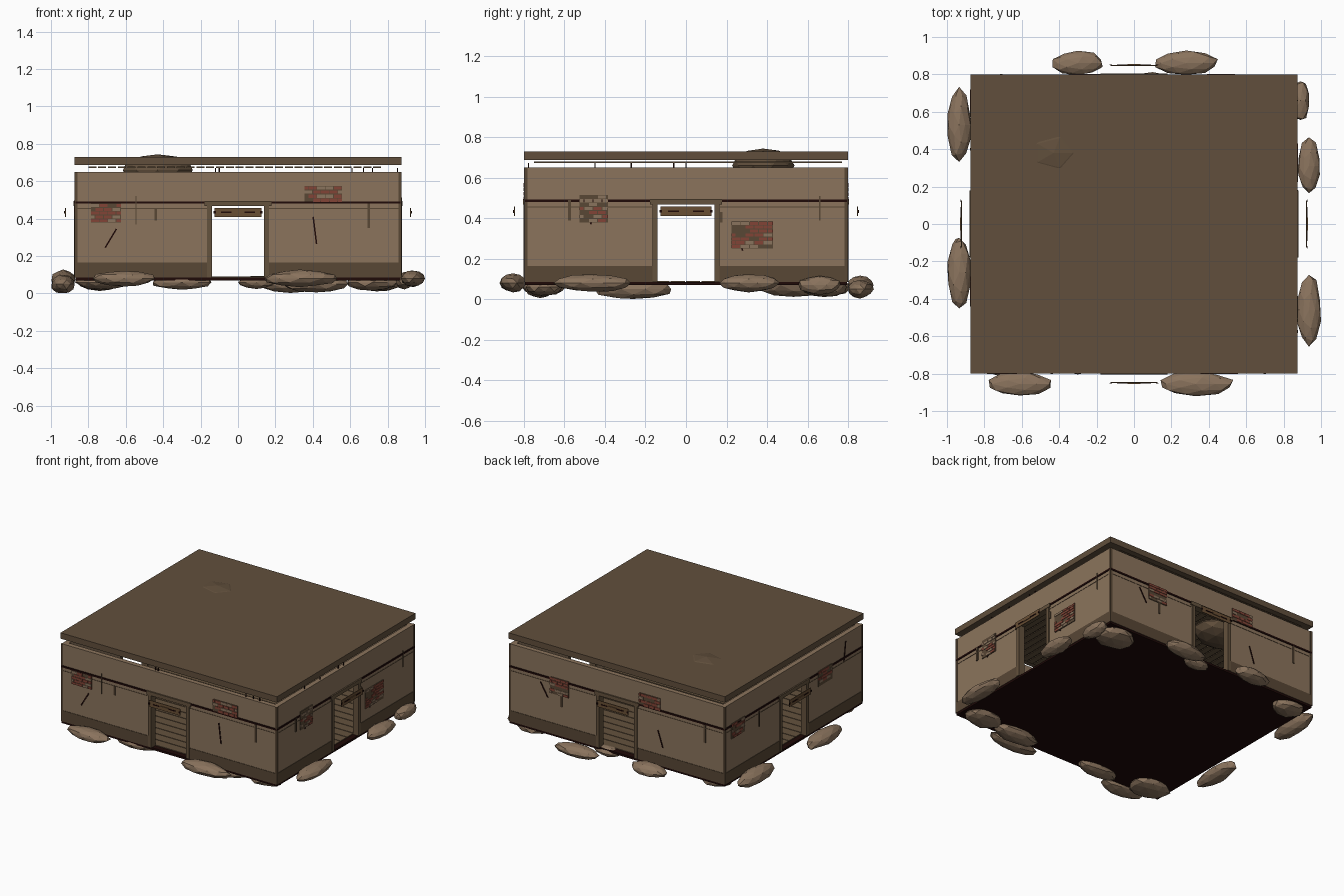
import bpy, bmesh, math, random
from mathutils import Matrix, Vector

if "Cube" in bpy.data.objects:
    bpy.data.objects.remove(bpy.data.objects["Cube"])

random.seed(7)


def mat(name, rgb):
    m = bpy.data.materials.new(name)
    lin = [((c / 255 + 0.055) / 1.055) ** 2.4 for c in rgb]
    m.diffuse_color = (*lin, 1)
    m.use_nodes = True
    m.node_tree.nodes["Principled BSDF"].inputs["Base Color"].default_value = m.diffuse_color
    return m


PLASTER = mat("plaster", (139, 116, 92))
ROOF = mat("roof_brown", (97, 79, 60))
BAND = mat("base_brown", (88, 71, 53))
TIMBER = mat("timber", (100, 82, 61))
DARK = mat("dark_wood", (30, 9, 7))
BRICK = mat("brick_red", (130, 68, 54))
STONE = mat("stone", (138, 115, 93))
SIGN = mat("sign_brown", (104, 78, 52))

HX, HY = 0.87, 0.795          # outer wall planes
SIDES = ("front", "right", "back", "left")


def finish(name, bm, m):
    me = bpy.data.meshes.new(name)
    bm.to_mesh(me)
    bm.free()
    me.materials.append(m)
    ob = bpy.data.objects.new(name, me)
    bpy.context.collection.objects.link(ob)
    return ob


def boxes(name, m, items):
    """One object from (lo, hi) corner pairs, or ready 4x4 matrices."""
    bm = bmesh.new()
    for it in items:
        if not isinstance(it, Matrix):
            lo, hi = Vector(it[0]), Vector(it[1])
            it = Matrix.Translation((lo + hi) / 2) @ Matrix.Diagonal((*(hi - lo), 1))
        bmesh.ops.create_cube(bm, size=1, matrix=it)
    return finish(name, bm, m)


def on_wall(side, u0, u1, z0, z1, d0, d1):
    """Box on a wall: u along the wall, d outwards from its outer plane."""
    s = -1 if side in ("front", "left") else 1
    if side in ("front", "back"):
        a, b = sorted((s * (HY + d0), s * (HY + d1)))
        return (u0, a, z0), (u1, b, z1)
    a, b = sorted((s * (HX + d0), s * (HX + d1)))
    return (a, u0, z0), (b, u1, z1)


def crack(side, u0, z0, u1, z1):
    """Thin slanted bar lying on a wall."""
    s = -1 if side in ("front", "left") else 1
    ln, ang = math.hypot(u1 - u0, z1 - z0), math.atan2(z1 - z0, u1 - u0)
    u, z = (u0 + u1) / 2, (z0 + z1) / 2
    size = Matrix.Diagonal((ln, 0.008, 0.008, 1))
    if side in ("front", "back"):
        return Matrix.Translation((u, s * HY, z)) @ Matrix.Rotation(-ang, 4, "Y") @ size
    turn = Matrix.Rotation(math.pi / 2, 4, "Z") @ Matrix.Rotation(-ang, 4, "Y")
    return Matrix.Translation((s * HX, u, z)) @ turn @ size


# Roof slab and thin ceiling slats below it
boxes("roof", ROOF, [((-0.875, -0.8, 0.687), (0.875, 0.8, 0.73))])
boxes("ceiling_slats", TIMBER,
      [((-0.8 + i * 0.0525, -0.75, 0.672), (-0.757 + i * 0.0525, 0.77, 0.679)) for i in range(30)])

# Ground slab and floor planks
boxes("ground_slab", DARK, [((-HX, -HY, 0.07), (HX, HY, 0.085))])
boxes("floor_planks", TIMBER,
      [((-0.83, -0.755 + i * 0.0755, 0.085), (0.83, -0.685 + i * 0.0755, 0.09)) for i in range(20)])

# Four walls, each with a doorway
D, T = 0.145, -0.035
walls, bands, trims, frames, posts, signs, bars, lines = ([] for _ in range(8))
for s in SIDES:
    L = HX if s in ("front", "back") else HY
    e = L if s in ("front", "back") else L + T
    walls += [on_wall(s, -e, -D, 0.085, 0.65, T, 0),
              on_wall(s, D, e, 0.085, 0.65, T, 0),
              on_wall(s, -D, D, 0.47, 0.65, T, 0)]
    for a, b in ((-L, -D), (D, L)):
        bands.append(on_wall(s, a, b, 0.085, 0.165, 0, 0.003))
        trims.append(on_wall(s, a, b, 0.48, 0.493, 0, 0.005))
        lines.append(on_wall(s, a, b, 0.453, 0.457, 0, 0.002))
    for k in (-1, 1):
        a, b = sorted((k * 0.14, k * 0.165))
        frames.append(on_wall(s, a, b, 0.085, 0.475, T - 0.005, 0.008))
        a, b = sorted((k * (L - 0.013), k * (L + 0.003)))
        posts.append(on_wall(s, a, b, 0.085, 0.65, 0, 0.004))
    frames.append(on_wall(s, -0.178, 0.178, 0.468, 0.495, T - 0.005, 0.01))
    # Sign boards hanging in front of the doors
    signs.append(on_wall(s, -0.125, 0.125, 0.41, 0.458, 0.05, 0.055))
    bars += [on_wall(s, -0.09, 0.09, 0.43, 0.437, 0.055, 0.058),
             on_wall(s, -0.13, -0.118, 0.428, 0.44, 0.055, 0.058),
             on_wall(s, 0.118, 0.13, 0.428, 0.44, 0.055, 0.058)]
    signs.append(on_wall(s, -0.035, 0.035, 0.427, 0.44, 0.055, 0.06))
boxes("walls", PLASTER, walls)
boxes("base_bands", BAND, bands)
boxes("wall_trims", DARK, trims)
boxes("wall_lines", BAND, lines)
boxes("door_frames", TIMBER, frames)
boxes("corner_posts", BAND, posts)
boxes("sign_boards", SIGN, signs)
boxes("sign_bars", DARK, bars)

# Bare brick patches: a dark backing with rows of staggered bricks
patches = [("front", -0.785, -0.625, 0.38, 0.48), ("front", 0.355, 0.555, 0.488, 0.575),
           ("right", -0.525, -0.385, 0.38, 0.515), ("right", 0.225, 0.43, 0.25, 0.385),
           ("back", 0.39, 0.54, 0.38, 0.5), ("back", -0.35, -0.18, 0.485, 0.575),
           ("left", 0.57, 0.72, 0.39, 0.5), ("left", -0.44, -0.28, 0.39, 0.5)]
backs, reds, tans = [], [], []
for s, u0, u1, z0, z1 in patches:
    backs.append(on_wall(s, u0, u1, z0, z1, 0, 0.005))
    rows = round((z1 - z0) / 0.02)
    h = (z1 - z0) / rows
    for r in range(rows):
        u = u0 - (0.022 if r % 2 else 0)
        while u < u1:
            a, b = max(u, u0), min(u + 0.041, u1)
            pick = random.random()
            if b - a > 0.01 and pick < 0.75:
                (reds if pick < 0.45 else tans).append(
                    on_wall(s, a, b, z0 + r * h + 0.002, z0 + (r + 1) * h - 0.002, 0, 0.008))
            u += 0.045
boxes("patch_backings", BAND, backs)
boxes("red_bricks", BRICK, reds)
boxes("pale_bricks", STONE, tans)

# Cracks and drip stains
boxes("cracks", DARK, [crack(*c) for c in (
    ("front", -0.71, 0.245, -0.65, 0.345), ("front", 0.402, 0.41, 0.42, 0.265),
    ("right", 0.235, 0.355, 0.28, 0.24), ("right", -0.47, 0.37, -0.46, 0.44),
    ("back", 0.62, 0.44, 0.56, 0.34), ("back", -0.33, 0.34, -0.37, 0.22),
    ("left", -0.58, 0.46, -0.6, 0.6))])
boxes("stains", BAND, [on_wall(s, u - w, u + w, a, b, 0, 0.006) for s, u, w, a, b in (
    ("front", -0.545, 0.003, 0.37, 0.52), ("front", -0.44, 0.007, 0.39, 0.455),
    ("front", 0.7, 0.007, 0.35, 0.48), ("right", -0.575, 0.008, 0.39, 0.49),
    ("right", 0.175, 0.006, 0.38, 0.43), ("right", 0.66, 0.003, 0.39, 0.51),
    ("back", 0.45, 0.007, 0.3, 0.45), ("back", -0.71, 0.007, 0.35, 0.48),
    ("left", 0.4, 0.006, 0.36, 0.47))])

# Bent wires sticking out of the wall tops
boxes("wires", DARK, [on_wall(s, u - 0.003, u + 0.003, 0.645, 0.672, -0.02, -0.014)
                      for s, us in (("front", (-0.12, -0.1, 0.61, 0.67, 0.72)),
                                    ("right", (-0.45, -0.27, -0.06, 0.0)))
                      for u in us])


def rock(name, m, x, y, z, rx, ry, rz, jitter=0.07):
    bm = bmesh.new()
    bmesh.ops.create_icosphere(bm, subdivisions=2, radius=1)
    for v in bm.verts:
        v.co *= 1 + random.uniform(-jitter, jitter)
        v.co = (x + v.co.x * rx, y + v.co.y * ry, max(0, z + v.co.z * rz))
    finish(name, bm, m)


# Stones around and under the edge
rocks = [(-0.3, 0.86, 0.07, 0.135, 0.065, 0.045), (0.28, 0.86, 0.05, 0.17, 0.065, 0.045),
         (-0.61, -0.855, 0.08, 0.165, 0.065, 0.042), (0.33, -0.855, 0.08, 0.2, 0.065, 0.045),
         (-0.935, 0.53, 0.07, 0.065, 0.19, 0.06), (-0.935, -0.26, 0.05, 0.065, 0.2, 0.05),
         (0.89, 0.66, 0.07, 0.05, 0.11, 0.045), (0.935, 0.31, 0.08, 0.06, 0.145, 0.045),
         (0.935, -0.46, 0.08, 0.065, 0.185, 0.045),
         (-0.3, -0.74, 0.06, 0.16, 0.06, 0.04), (0.42, -0.72, 0.05, 0.18, 0.07, 0.045),
         (0.72, -0.7, 0.06, 0.14, 0.09, 0.045), (-0.72, -0.7, 0.06, 0.15, 0.11, 0.04),
         (-0.74, 0.7, 0.06, 0.12, 0.09, 0.045), (0.74, 0.68, 0.06, 0.14, 0.12, 0.05),
         (0.1, 0.76, 0.06, 0.1, 0.05, 0.035)]
for i, r in enumerate(rocks):
    rock(f"stone_{i + 1}", STONE, *r)

# Low mound poking through the roof
rock("roof_mound", ROOF, -0.43, 0.38, 0.66, 0.195, 0.155, 0.085, 0.02)
